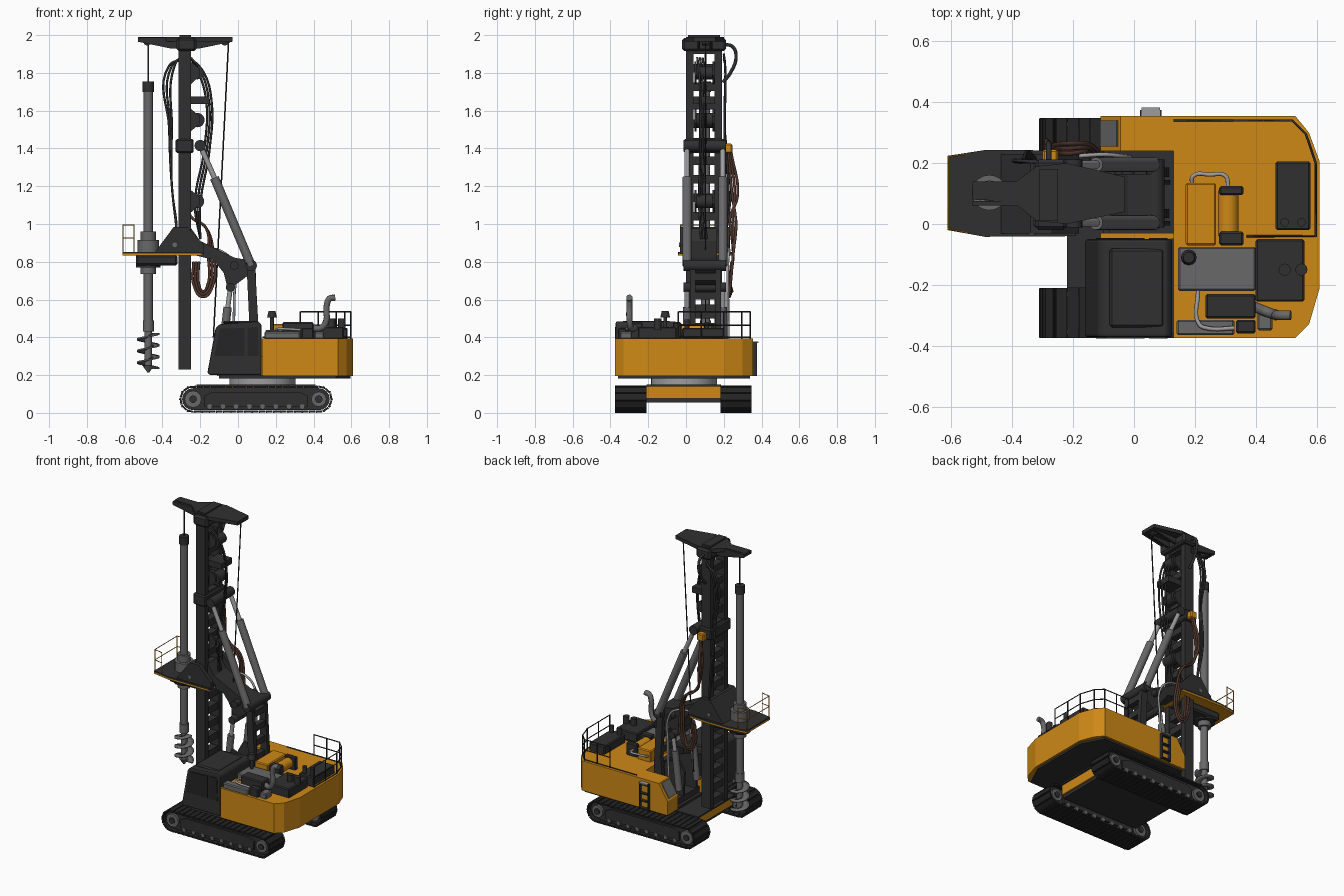
import bpy, bmesh, math
from mathutils import Matrix, Vector


def mat(name, r, g, b):
    m = bpy.data.materials.new(name)
    m.diffuse_color = (r, g, b, 1)
    return m


ORANGE = mat("orange_paint", 0.62, 0.25, 0.008)
DARK = mat("dark_steel", 0.03, 0.03, 0.03)
BLACK = mat("rubber_black", 0.018, 0.018, 0.018)
GREY = mat("grey_steel", 0.14, 0.14, 0.14)
LIGHT = mat("light_steel", 0.34, 0.34, 0.34)
BROWN = mat("brown_hose", 0.085, 0.04, 0.028)


def add(name, bm, m, smooth=False):
    bmesh.ops.recalc_face_normals(bm, faces=bm.faces)
    for f in bm.faces:
        f.smooth = smooth and len(f.verts) == 4
    me = bpy.data.meshes.new(name)
    bm.to_mesh(me)
    bm.free()
    me.materials.append(m)
    ob = bpy.data.objects.new(name, me)
    bpy.context.collection.objects.link(ob)
    return ob


def cubes(name, mats, m):
    bm = bmesh.new()
    for t in mats:
        bmesh.ops.create_cube(bm, size=1, matrix=t)
    return add(name, bm, m)


def span(x0, x1, y0, y1, z0, z1):
    return (Matrix.Translation(((x0 + x1) / 2, (y0 + y1) / 2, (z0 + z1) / 2))
            @ Matrix.Diagonal((x1 - x0, y1 - y0, z1 - z0, 1)))


def box(name, m, *s, bevel=0):
    ob = cubes(name, [span(*s)], m)
    if bevel:
        round_edges(ob, bevel)
    return ob


def round_edges(ob, w, seg=1):
    b = ob.modifiers.new("edge_bevel", 'BEVEL')
    b.width, b.segments, b.limit_method = w, seg, 'ANGLE'


def prism(name, m, pts, axis, a, b):
    put = {'x': lambda u, v, d: (d, u, v), 'y': lambda u, v, d: (u, d, v),
           'z': lambda u, v, d: (u, v, d)}[axis]
    bm = bmesh.new()
    lo = [bm.verts.new(put(u, v, a)) for u, v in pts]
    hi = [bm.verts.new(put(u, v, b)) for u, v in pts]
    bm.faces.new(lo)
    bm.faces.new(hi)
    for i in range(len(pts)):
        j = (i + 1) % len(pts)
        bm.faces.new((lo[i], lo[j], hi[j], hi[i]))
    return add(name, bm, m)


def rod(name, m, p, q, r, r2=None, n=20):
    p, q = Vector(p), Vector(q)
    d = q - p
    t = Matrix.Translation((p + q) / 2) @ d.to_track_quat('Z', 'Y').to_matrix().to_4x4()
    bm = bmesh.new()
    bmesh.ops.create_cone(bm, cap_ends=True, segments=n, radius1=r,
                          radius2=r if r2 is None else r2, depth=d.length, matrix=t)
    return add(name, bm, m, n > 8)


def tube(name, m, pts, r, curved=True):
    cu = bpy.data.curves.new(name, 'CURVE')
    cu.dimensions, cu.bevel_depth, cu.use_fill_caps = '3D', r, True
    cu.bevel_resolution, cu.resolution_u = (2, 8) if curved else (0, 1)
    sp = cu.splines.new('BEZIER' if curved else 'POLY')
    ps = sp.bezier_points if curved else sp.points
    ps.add(len(pts) - 1)
    for p, c in zip(ps, pts):
        if curved:
            p.co = c
            p.handle_left_type = p.handle_right_type = 'AUTO'
        else:
            p.co = (*c, 1)
    tmp = bpy.data.objects.new(name + "_path", cu)
    bpy.context.collection.objects.link(tmp)
    me = bpy.data.meshes.new_from_object(
        tmp.evaluated_get(bpy.context.evaluated_depsgraph_get()))
    bpy.data.objects.remove(tmp)
    me.materials.clear()
    me.materials.append(m)
    ob = bpy.data.objects.new(name, me)
    bpy.context.collection.objects.link(ob)


# Crawler tracks: shoes around a stadium path, frame, wheels, rollers
XL, XR, R = -0.238, 0.428, 0.065
STRAIGHT, ARC, N = XR - XL, math.pi * R, 46
for yc, side in ((-0.2925, -1), (0.265, 1)):
    shoes = []
    for i in range(N):
        s = i / N * 2 * (STRAIGHT + ARC)
        half, s = divmod(s, STRAIGHT + ARC)
        a = max(0, s - STRAIGHT) / R
        x = XL + min(s, STRAIGHT) + R * math.sin(a)
        z = R * math.cos(a)
        if half:
            x, z, a = XL + XR - x, -z, a + math.pi
        base = Matrix.Translation((x, yc, z + 0.0725)) @ Matrix.Rotation(a, 4, 'Y')
        shoes.append(base @ Matrix.Diagonal((0.036, 0.165, 0.010, 1)))
        shoes.append(base @ Matrix.Translation((0.012, 0, 0.004)) @ Matrix.Diagonal((0.006, 0.16, 0.008, 1)))
    cubes("track_shoes", shoes, BLACK)
    arc = [(XR + 0.058 * math.sin(t), 0.0725 + 0.058 * math.cos(t))
           for t in (k * math.pi / 8 for k in range(9))]
    prism("track_core", DARK, arc + [(XL + XR - x, 0.145 - z) for x, z in arc], 'y', yc - 0.055, yc + 0.055)
    prism("track_frame", DARK, [(-0.18, 0.035), (0.37, 0.035), (0.37, 0.09), (0.33, 0.11), (-0.14, 0.11), (-0.18, 0.09)],
          'y', yc - 0.068, yc + 0.068)
    for x, r in ((XL, 0.045), (XR, 0.04)):
        rod("track_wheel", GREY, (x, yc - 0.07, 0.0725), (x, yc + 0.07, 0.0725), r, n=12)
        rod("wheel_hub", DARK, (x, yc - 0.078, 0.0725), (x, yc + 0.078, 0.0725), 0.02, n=12)
    for k in range(8):
        x = -0.15 + k * 0.07
        rod("track_roller", GREY, (x, yc - 0.072, 0.032), (x, yc + 0.072, 0.032), 0.014, n=10)

# Undercarriage and slew ring
box("undercarriage_beam", ORANGE, -0.2, 0.4, -0.21, 0.185, 0.075, 0.14)
box("undercarriage_top", DARK, -0.22, 0.41, -0.21, 0.185, 0.14, 0.15)
box("undercarriage_belly", DARK, -0.19, 0.39, -0.21, 0.185, 0.055, 0.075)
rod("slew_ring", LIGHT, (0.13, -0.01, 0.15), (0.13, -0.01, 0.19), 0.175, n=40)

# Upper body
hull = [(0.13, -0.375), (0.53, -0.375), (0.575, -0.33), (0.61, -0.21),
        (0.61, 0.205), (0.575, 0.3), (0.53, 0.355), (0.13, 0.355)]
prism("body_hull", ORANGE, hull, 'z', 0.195, 0.395)
prism("body_underplate", DARK, [(0.1, -0.36), (0.52, -0.36), (0.595, -0.2), (0.595, 0.2), (0.52, 0.34), (-0.1, 0.34), (-0.1, -0.36)],
      'z', 0.183, 0.2)
prism("left_front_body", ORANGE, [(0.13, 0.195), (0.13, 0.395), (-0.045, 0.395), (-0.11, 0.29), (-0.11, 0.195)], 'y', 0.24, 0.355)
prism("sloped_hatch", GREY, [(-0.052, 0.392), (-0.107, 0.303), (-0.112, 0.306), (-0.057, 0.395)], 'y', 0.255, 0.34)
box("boom_floor", DARK, -0.08, 0.13, -0.03, 0.24, 0.2, 0.24)
box("body_inner_wall", ORANGE, -0.11, 0.13, -0.05, -0.03, 0.195, 0.3)
cubes("side_ladder", [span(0.02, 0.09, 0.355, 0.375, z, z + 0.008) for z in (0.2, 0.25, 0.3, 0.36)]
      + [span(x, x + 0.006, 0.355, 0.375, 0.195, 0.375) for x in (0.02, 0.084)], DARK)
box("ladder_step", LIGHT, 0.025, 0.085, 0.355, 0.383, 0.37, 0.378)

# Cab
cab = prism("cab", DARK, [(-0.162, 0.212), (-0.15, 0.2), (0.125, 0.2), (0.125, 0.465), (0.108, 0.485), (-0.095, 0.47), (-0.118, 0.452)],
            'y', -0.372, -0.05)
round_edges(cab, 0.016, 2)
for y in (-0.376, -0.05):
    prism("cab_window", BLACK, [(-0.125, 0.3), (0.035, 0.3), (0.035, 0.45), (-0.095, 0.445)], 'y', y, y + 0.004)
    prism("cab_rear_window", BLACK, [(0.05, 0.3), (0.11, 0.3), (0.105, 0.455), (0.05, 0.452)], 'y', y, y + 0.004)
roof = box("cab_roof_panel", DARK, -0.08, 0.1, -0.34, -0.08, 0.47, 0.487, bevel=0.008)

# Deck machinery
DECK = [("engine", GREY, 0.145, 0.4, -0.22, -0.075, 0.44), ("cooler", DARK, 0.4, 0.56, -0.255, -0.05, 0.455),
        ("muffler", DARK, 0.235, 0.4, -0.31, -0.23, 0.48), ("filter_tray", GREY, 0.14, 0.33, -0.365, -0.315, 0.43),
        ("battery", DARK, 0.335, 0.4, -0.36, -0.315, 0.45), ("pump_block", GREY, 0.405, 0.455, -0.35, -0.285, 0.43),
        ("tank", DARK, 0.465, 0.58, -0.02, 0.205, 0.45), ("winch_case", ORANGE, 0.17, 0.27, -0.07, 0.135, 0.47),
        ("winch_motor", DARK, 0.28, 0.36, 0.095, 0.125, 0.48), ("winch_plate", DARK, 0.28, 0.36, -0.07, -0.025, 0.48)]
for n, m, x0, x1, y0, y1, z1 in DECK:
    box(n, m, x0, x1, y0, y1, 0.39, z1, bevel=0.006)
rod("winch_drum", ORANGE, (0.31, -0.04, 0.435), (0.31, 0.11, 0.435), 0.034)
rod("air_intake_stem", DARK, (0.18, -0.11, 0.43), (0.18, -0.11, 0.51), 0.01)
rod("air_intake_cap", DARK, (0.18, -0.11, 0.505), (0.18, -0.11, 0.54), 0.026, 0.018, 12)
for x in (0.495, 0.55):
    rod("tank_cap", DARK, (x, 0.005, 0.44), (x, 0.005, 0.495), 0.014, n=12)
    rod("cooler_cap", DARK, (x, -0.15, 0.44), (x, -0.15, 0.5), 0.02, n=12)
tube("exhaust_pipe", GREY, [(0.39, -0.27, 0.45), (0.44, -0.29, 0.45), (0.465, -0.298, 0.48), (0.47, -0.3, 0.57),
                            (0.485, -0.3, 0.605), (0.515, -0.3, 0.61)], 0.017)
tube("deck_pipe", LIGHT, [(0.19, 0.13, 0.43), (0.195, 0.158, 0.44), (0.25, 0.162, 0.44), (0.3, 0.158, 0.44), (0.31, 0.12, 0.44)], 0.007)
tube("engine_pipe", LIGHT, [(0.21, -0.22, 0.43), (0.215, -0.33, 0.445), (0.24, -0.342, 0.445), (0.33, -0.342, 0.44)], 0.007)

# Deck guard rail
path = [(0.13, 0.34), (0.33, 0.34), (0.52, 0.34), (0.565, 0.295), (0.597, 0.2), (0.597, -0.04), (0.37, -0.04)]
for z, pts in ((0.535, path[1:6]), (0.465, path[1:6]), (0.4, path)):
    tube("guard_rail", DARK, [(x, y, z) for x, y in pts], 0.004, False)
for x, y in path[1:6] + [(0.425, 0.34), (0.597, 0.08)]:
    rod("guard_post", DARK, (x, y, 0.39), (x, y, 0.537), 0.004, n=6)

# Mast: two rails, rungs, collar, head
for y in (0.0, 0.15):
    box("mast_rail", DARK, -0.315, -0.248, y, y + 0.04, 0.23, 1.95)
cubes("mast_rungs", [span(-0.305, -0.255, 0.03, 0.16, z, z + 0.045)
                     for z in (0.235 + 0.098 * k for k in range(18))], DARK)
box("mast_collar", DARK, -0.33, -0.235, -0.012, 0.205, 1.375, 1.45, bevel=0.008)
box("mast_head_block", DARK, -0.325, -0.22, -0.02, 0.212, 1.915, 1.985, bevel=0.012)
box("mast_head_cap", DARK, -0.31, -0.25, 0.01, 0.18, 1.98, 2.0)
for y in (0.06, 0.125):
    prism("mast_head_arm", DARK, [(-0.53, 1.965), (-0.53, 1.988), (-0.03, 1.988), (-0.03, 1.965), (-0.2, 1.93), (-0.36, 1.93)],
          'y', y, y + 0.015)
prism("mast_head_plate", DARK, [(-0.53, 0.08), (-0.4, 0.075), (-0.32, 0.01), (-0.22, 0.0), (-0.03, 0.04), (-0.03, 0.155),
                                (-0.22, 0.2), (-0.32, 0.19), (-0.4, 0.13), (-0.53, 0.125)], 'z', 1.966, 1.99)
for x in (-0.48, -0.07):
    rod("head_sheave", DARK, (x, 0.085, 1.965), (x, 0.12, 1.965), 0.02)
for z, r in ((1.8, 0.034), (1.55, 0.038), (1.12, 0.036)):
    rod("mast_pulley", DARK, (-0.215, 0.055, z), (-0.215, 0.14, z), r)
    for y in (0.045, 0.14):
        prism("pulley_bracket", DARK, [(-0.25, z - 0.06), (-0.2, z - 0.015), (-0.2, z + 0.02), (-0.25, z + 0.06)], 'y', y, y + 0.01)
box("hose_guide", DARK, -0.255, -0.15, 0.04, 0.15, 1.635, 1.675)

# Kelly bar, rotary drive and auger
KX, KY = -0.475, 0.103
for n, m, z0, z1, r in (("kelly_rope", DARK, 1.74, 1.97, 0.005), ("kelly_cap", DARK, 1.7, 1.755, 0.03),
                        ("kelly_bar", GREY, 0.94, 1.71, 0.025), ("drive_collar", GREY, 0.91, 0.96, 0.04),
                        ("rotary_drive", GREY, 0.84, 0.915, 0.058), ("drive_gearbox", DARK, 0.77, 0.84, 0.066),
                        ("drive_flange", GREY, 0.735, 0.775, 0.04), ("kelly_inner", GREY, 0.47, 0.75, 0.024),
                        ("auger_coupling", GREY, 0.43, 0.49, 0.029), ("auger_core", GREY, 0.25, 0.44, 0.02)):
    rod(n, m, (KX, KY, z0), (KX, KY, z1), r)
rod("auger_tip", GREY, (KX, KY, 0.215), (KX, KY, 0.25), 0.006, 0.03, 12)
bm = bmesh.new()
prev = None
for i in range(73):
    a, z = i / 24 * 2 * math.pi, 0.235 + 0.185 * i / 72
    cur = [bm.verts.new((KX + r * math.cos(a), KY + r * math.sin(a), z)) for r in (0.018, 0.06)]
    if prev:
        bm.faces.new((prev[0], prev[1], cur[1], cur[0]))
    prev = cur
flight = add("auger_flight", bm, GREY, True)
sol = flight.modifiers.new("thickness", 'SOLIDIFY')
sol.thickness, sol.offset = 0.008, 0

# Drive platform, sled and railing
plan = [(-0.612, -0.02), (-0.49, -0.042), (-0.19, -0.04), (-0.19, 0.235), (-0.345, 0.243), (-0.49, 0.243), (-0.612, 0.224)]
prism("platform_edge", ORANGE, plan, 'z', 0.833, 0.843)
prism("platform_deck", DARK, plan, 'z', 0.843, 0.853)
for y in (-0.032, 0.205):
    prism("sled_side", DARK, [(-0.44, 0.85), (-0.34, 0.985), (-0.27, 0.985), (-0.18, 0.89), (-0.18, 0.84)], 'y', y, y + 0.025)
    rod("sled_pin", GREY, (-0.335, y - 0.004, 0.89), (-0.335, y + 0.029, 0.89), 0.012)
prism("sled_front", DARK, [(-0.44, 0.85), (-0.34, 0.985), (-0.32, 0.985), (-0.32, 0.85)], 'y', -0.03, 0.225)
box("drive_mount", DARK, -0.54, -0.32, 0.03, 0.175, 0.78, 0.835, bevel=0.01)
for z in (0.925, 0.995):
    tube("platform_rail", ORANGE, [(-0.55, -0.028, z), (-0.61, -0.016, z), (-0.61, 0.22, z), (-0.55, 0.23, z)], 0.003, False)
for x, y in ((-0.55, -0.028), (-0.61, -0.016), (-0.61, 0.22), (-0.55, 0.23)):
    rod("platform_post", ORANGE, (x, y, 0.845), (x, y, 0.997), 0.003, n=6)

# Boom link, rear arm, support cylinders
boom = prism("boom_link", DARK, [(-0.25, 0.98), (-0.2, 0.91), (-0.02, 0.822), (0.075, 0.805), (0.09, 0.77), (0.05, 0.725),
                                 (-0.01, 0.68), (-0.055, 0.66), (-0.075, 0.74), (-0.13, 0.81), (-0.25, 0.84)], 'y', 0.03, 0.165)
for x, z, r in ((0.07, 0.78, 0.03), (-0.02, 0.78, 0.022), (-0.04, 0.665, 0.024), (-0.2, 1.415, 0.03)):
    rod("pivot_pin", DARK, (x, -0.012, z), (x, 0.212, z), r)
for y in (0.02, 0.155):
    prism("rear_arm_rail", DARK, [(0.045, 0.79), (0.09, 0.79), (0.108, 0.46), (0.115, 0.23), (0.04, 0.23), (0.06, 0.47)], 'y', y, y + 0.03)
    prism("boom_foot", DARK, [(-0.08, 0.22), (0.12, 0.22), (0.1, 0.42), (-0.05, 0.47), (-0.09, 0.4)], 'y', y - 0.025, y - 0.01)
cubes("rear_arm_rungs", [span(0.06, 0.095, 0.045, 0.16, z, z + 0.04) for z in (0.3, 0.4, 0.5, 0.6, 0.7)], DARK)
for y in (0.005, 0.195):
    rod("stay_cylinder", GREY, (0.07, y, 0.78), (-0.125, y, 1.245), 0.024)
    rod("stay_rod", LIGHT, (-0.125, y, 1.245), (-0.2, y, 1.415), 0.014)
    rod("lift_cylinder", GREY, (-0.085, y, 0.3), (-0.055, y, 0.56), 0.022)
    rod("lift_rod", LIGHT, (-0.055, y, 0.55), (-0.04, y, 0.665), 0.013)

# Ropes and hoses
rod("winch_rope", DARK, (-0.05, 0.103, 1.965), (-0.13, 0.103, 0.4), 0.004, n=6)
box("hose_bracket", ORANGE, -0.3, -0.25, 0.205, 0.245, 1.375, 1.425, bevel=0.006)
for k in range(3):
    d = k * 0.014
    tube("brown_hose", BROWN, [(-0.275, 0.225 + d / 2, 1.38), (-0.285, 0.245 + d, 1.15), (-0.25, 0.262 - d, 1.04), (-0.17, 0.265 - d, 0.98),
                               (-0.13 - d, 0.25, 0.84), (-0.135 - d, 0.235, 0.67), (-0.185, 0.23 + d / 2, 0.615 + d),
                               (-0.235 + d, 0.235, 0.68), (-0.235 + d, 0.24, 0.8)], 0.0075)
    tube("mast_front_hose", DARK, [(-0.29, 0.2, 1.9 - d), (-0.335 - d, 0.207, 1.84), (-0.35 - d / 2, 0.205, 1.5), (-0.35, 0.21 + d, 1.2),
                                   (-0.325, 0.215, 1.0 - d)], 0.006)
    tube("mast_rear_hose", DARK, [(-0.25, 0.06 + d, 1.88), (-0.18 - d, 0.07 + d, 1.8), (-0.14 - d, 0.075 + d, 1.65),
                                  (-0.15 - d, 0.075 + d, 1.4), (-0.2 - d, 0.07 + d, 1.1), (-0.2, 0.08 + d, 0.92)], 0.006)
tube("head_hose", DARK, [(-0.28, 0.2, 1.95), (-0.28, 0.245, 1.94), (-0.28, 0.265, 1.89), (-0.28, 0.235, 1.8), (-0.28, 0.195, 1.75)], 0.009)
tube("boom_hose", LIGHT, [(-0.2, 0.222, 0.87), (-0.1, 0.228, 0.86), (-0.03, 0.222, 0.8), (-0.02, 0.222, 0.6), (-0.03, 0.225, 0.35)], 0.007)
